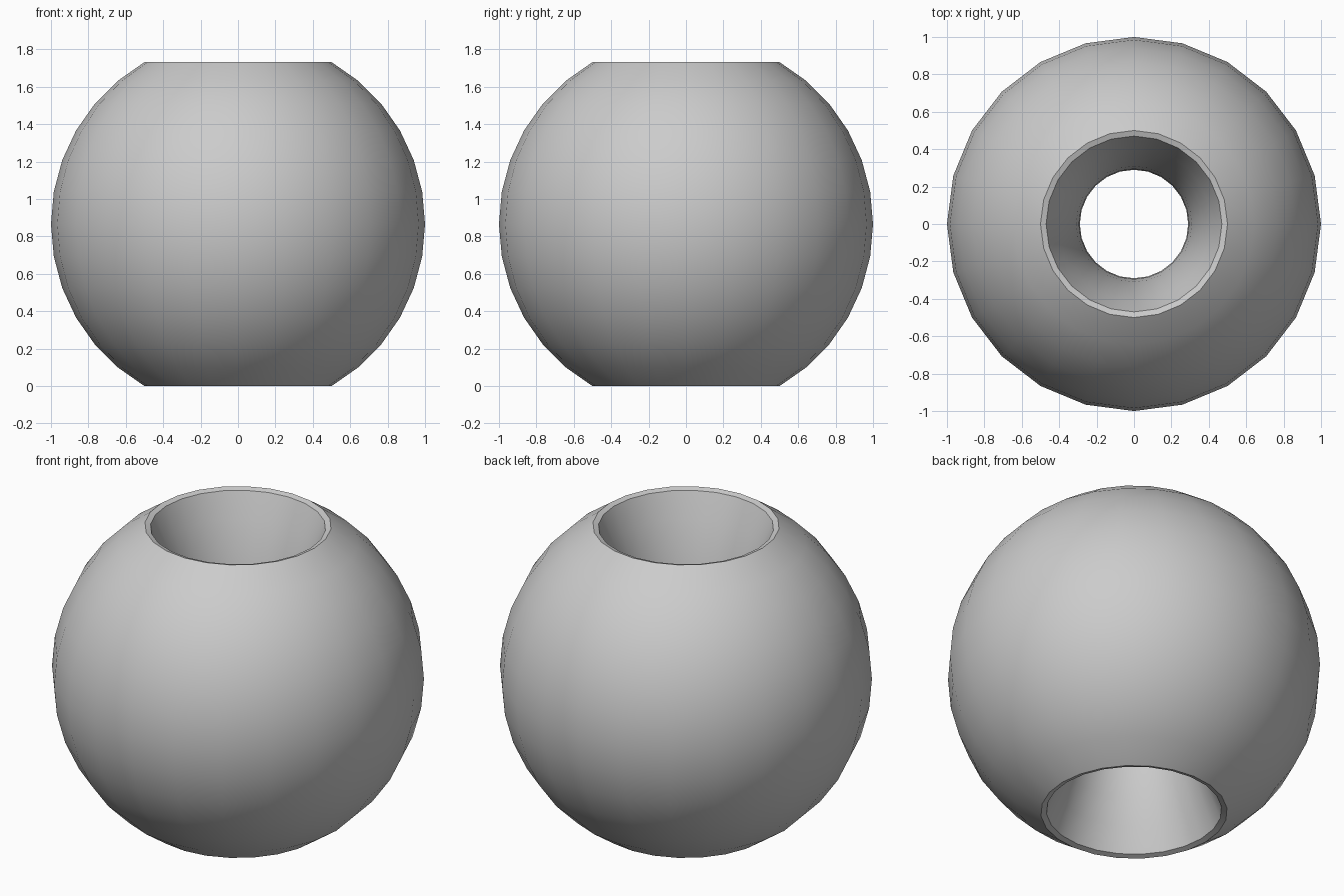
import bpy
import bmesh
from math import sin, cos, pi, radians, sqrt

cube = bpy.data.objects.get("Cube")
if cube:
    bpy.data.objects.remove(cube, do_unlink=True)

SEGMENTS = 24
HALF_HEIGHT = sin(radians(60))
THROAT, LIP, LIP_Z = 0.29, 0.47, HALF_HEIGHT - 0.01


def grey_material():
    mat = bpy.data.materials.new("plain grey")
    mat.use_nodes = True
    colour = (0.6, 0.6, 0.6, 1)
    mat.diffuse_color = colour
    mat.node_tree.nodes["Principled BSDF"].inputs["Base Color"].default_value = colour
    return mat


# Closed cross-section: round outside going up, flared bore going down
outside = [(cos(radians(a)), sin(radians(a))) for a in range(-60, 61, 10)]
flare = LIP - THROAT
arc_radius = (LIP_Z ** 2 + flare ** 2) / (2 * flare)
bore = []
for i in range(13):
    z = LIP_Z * (1 - i / 6)
    bore.append((THROAT + arc_radius - sqrt(arc_radius ** 2 - z * z), z))
section = outside + bore

# Turn the cross-section about the vertical axis
bm = bmesh.new()
rings = []
for s in range(SEGMENTS):
    t = 2 * pi * s / SEGMENTS
    rings.append([bm.verts.new((r * cos(t), r * sin(t), z + HALF_HEIGHT))
                  for r, z in section])
for s in range(SEGMENTS):
    here, there = rings[s], rings[(s + 1) % SEGMENTS]
    for i in range(len(section)):
        j = (i + 1) % len(section)
        bm.faces.new((here[i], there[i], there[j], here[j]))
bmesh.ops.recalc_face_normals(bm, faces=bm.faces)

mesh = bpy.data.meshes.new("bead")
bm.to_mesh(mesh)
bm.free()
bead = bpy.data.objects.new("bead", mesh)
bpy.context.collection.objects.link(bead)
mesh.materials.append(grey_material())

# Smooth surfaces with crisp rims
bpy.ops.object.select_all(action='DESELECT')
bead.select_set(True)
bpy.context.view_layer.objects.active = bead
bpy.ops.object.shade_smooth_by_angle(angle=radians(30))
